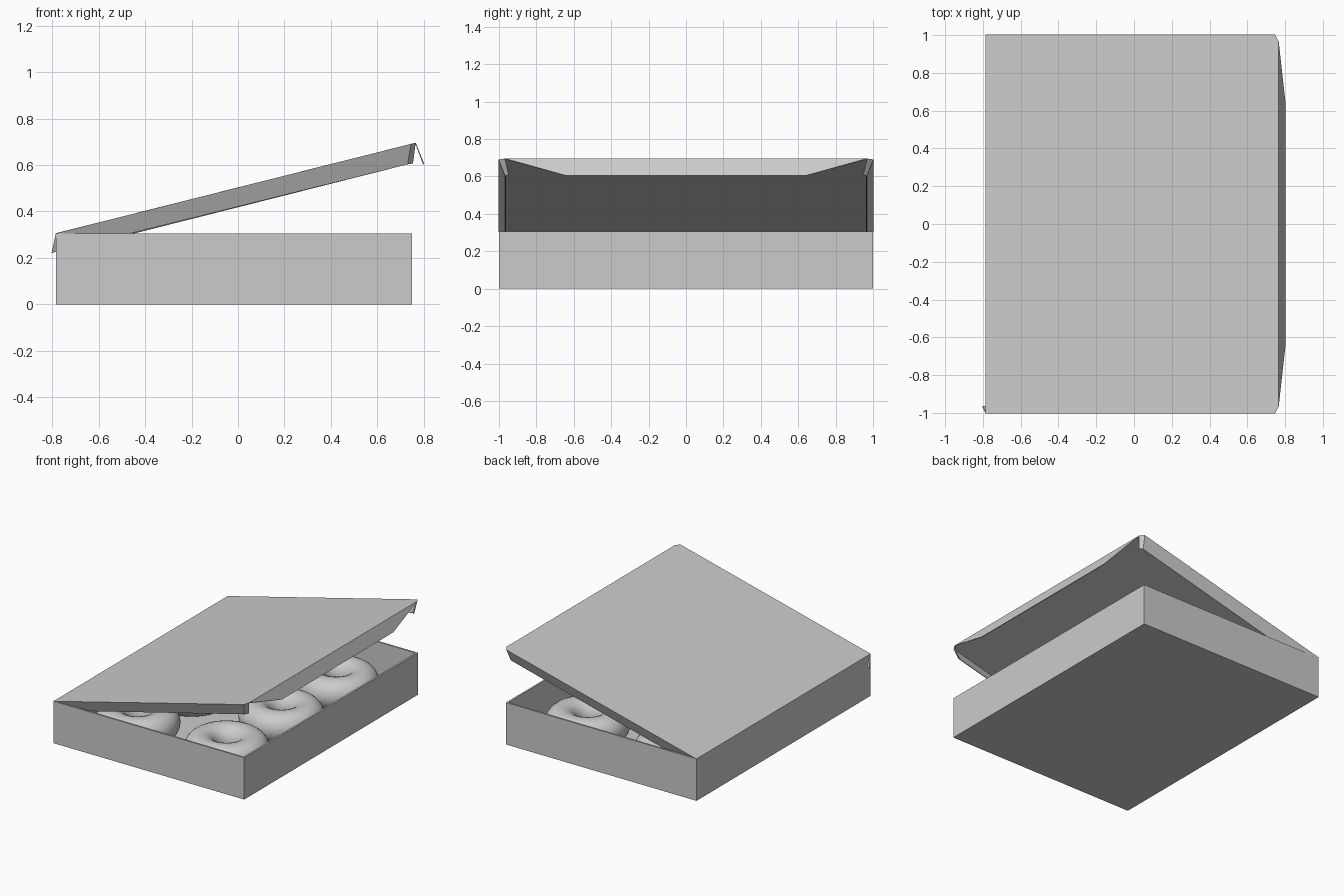
import bpy, bmesh, math
from mathutils import Vector

if "Cube" in bpy.data.objects:
    bpy.data.objects.remove(bpy.data.objects["Cube"])


def material(name, rgb):
    m = bpy.data.materials.new(name)
    m.diffuse_color = (*rgb, 1)
    m.use_nodes = True
    m.node_tree.nodes["Principled BSDF"].inputs["Base Color"].default_value = m.diffuse_color
    return m


GREY = material("plain grey", (0.6, 0.6, 0.6))


def finish(name, bm):
    me = bpy.data.meshes.new(name)
    bm.to_mesh(me)
    bm.free()
    ob = bpy.data.objects.new(name, me)
    bpy.context.collection.objects.link(ob)
    me.materials.append(GREY)
    return ob


# Open tray: block whose top is inset and pushed down
X0, X1, TOP, WALL, FLOOR = -0.785, 0.75, 0.305, 0.018, 0.015
bm = bmesh.new()
bmesh.ops.create_cube(bm, size=1)
for v in bm.verts:
    v.co = Vector(((X0 + X1) / 2 + v.co.x * (X1 - X0), v.co.y * 2,
                   (v.co.z + 0.5) * TOP))
lid_face = max(bm.faces, key=lambda f: f.calc_center_median().z)
bmesh.ops.inset_region(bm, faces=[lid_face], thickness=WALL)
r = bmesh.ops.extrude_discrete_faces(bm, faces=[lid_face])
bmesh.ops.translate(bm, vec=(0, 0, FLOOR - TOP), verts=r["faces"][0].verts)
finish("box_tray", bm)

# Tilted lid: top panel, leaning side flaps, corner folds and front tongue
bm = bmesh.new()


def ring(s, back_x):
    top = [(X0, s, TOP), (0.745, s, 0.69), (0.765, s * 0.967, 0.694)]
    low = [(back_x, s * 0.965, 0.222), (0.73, s * 0.965, 0.604),
           (0.752, s * 0.947, 0.608)]
    return [bm.verts.new(p) for p in top], [bm.verts.new(p) for p in low]


ta, la = ring(-1, -0.803)
tb, lb = ring(1, -0.78)
bm.faces.new(ta + tb[::-1])
for t, l in ((ta, la), (tb, lb)):
    for i in range(2):
        bm.faces.new((t[i], l[i], l[i + 1], t[i + 1]))
tongue = [bm.verts.new((0.80, y, 0.604)) for y in (-0.64, 0.64)]
bm.faces.new((ta[2], tongue[0], tongue[1], tb[2]))
bmesh.ops.recalc_face_normals(bm, faces=bm.faces)
lid = finish("hinged_lid", bm)
mod = lid.modifiers.new("card thickness", "SOLIDIFY")
mod.thickness = 0.005
mod.offset = 0

# Six ring pastries, two columns of three
for x in (-0.36, 0.36):
    for y in (-0.63, 0, 0.63):
        bpy.ops.mesh.primitive_torus_add(
            location=(x - 0.01, y, 0.125), major_radius=0.175, minor_radius=0.11,
            major_segments=48, minor_segments=24)
        ob = bpy.context.object
        ob.name = "doughnut"
        ob.data.materials.append(GREY)
        bpy.ops.object.shade_smooth()
